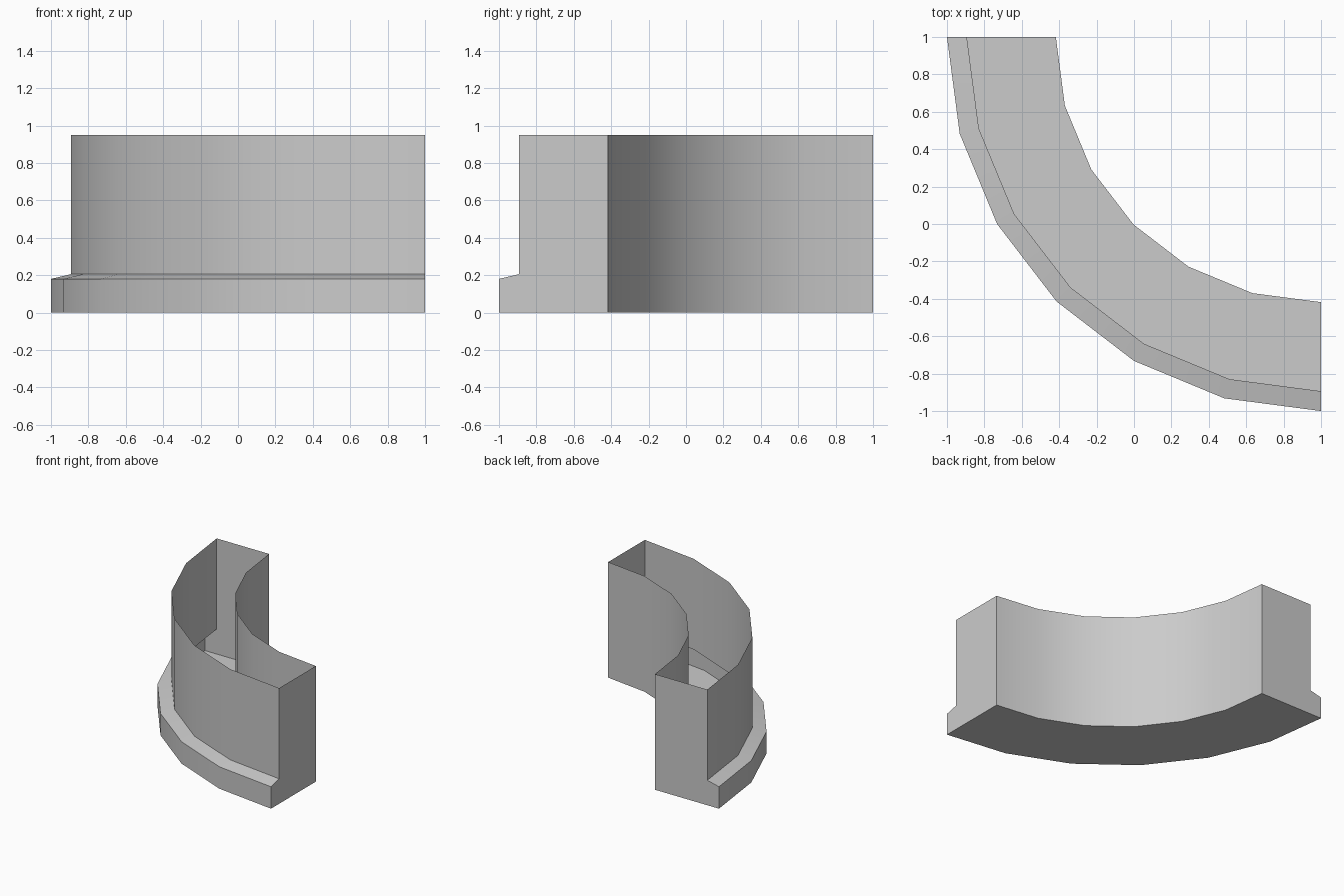
import bpy, bmesh
from math import sin, cos, radians

cube = bpy.data.objects.get("Cube")
if cube:
    bpy.data.objects.remove(cube)

# Single plain grey
grey = bpy.data.materials.new("plain_grey")
grey.use_nodes = True
colour = (0.6, 0.6, 0.6, 1)
grey.diffuse_color = colour
grey.node_tree.nodes["Principled BSDF"].inputs["Base Color"].default_value = colour

# Cross-section (radius, height): inner wall, floor, skirting, sloped ledge, outer wall
INNER, WALL, OUTER, TOP = 1.418, 1.894, 2.0, 0.95
profile = [(INNER, TOP), (INNER, 0), (OUTER, 0), (OUTER, 0.18), (WALL, 0.205), (WALL, TOP)]
SEGMENTS = 6

# Sweep the section through a quarter turn, leaving the top open
bm = bmesh.new()
rows = []
for step in range(SEGMENTS + 1):
    a = radians(90 * step / SEGMENTS)
    rows.append([bm.verts.new((1 - r * cos(a), 1 - r * sin(a), z)) for r, z in profile])
for row, following in zip(rows, rows[1:]):
    for i in range(len(profile) - 1):
        bm.faces.new((row[i], following[i], following[i + 1], row[i + 1]))

# Flat end panels
bm.faces.new(rows[0])
bm.faces.new(rows[-1][::-1])

mesh = bpy.data.meshes.new("curved_counter")
bm.to_mesh(mesh)
bm.free()
mesh.materials.append(grey)
counter = bpy.data.objects.new("curved_counter", mesh)
bpy.context.collection.objects.link(counter)

# Smooth curved walls with crisp corners
bpy.ops.object.select_all(action="DESELECT")
counter.select_set(True)
bpy.context.view_layer.objects.active = counter
bpy.ops.object.shade_smooth_by_angle(angle=radians(30))
